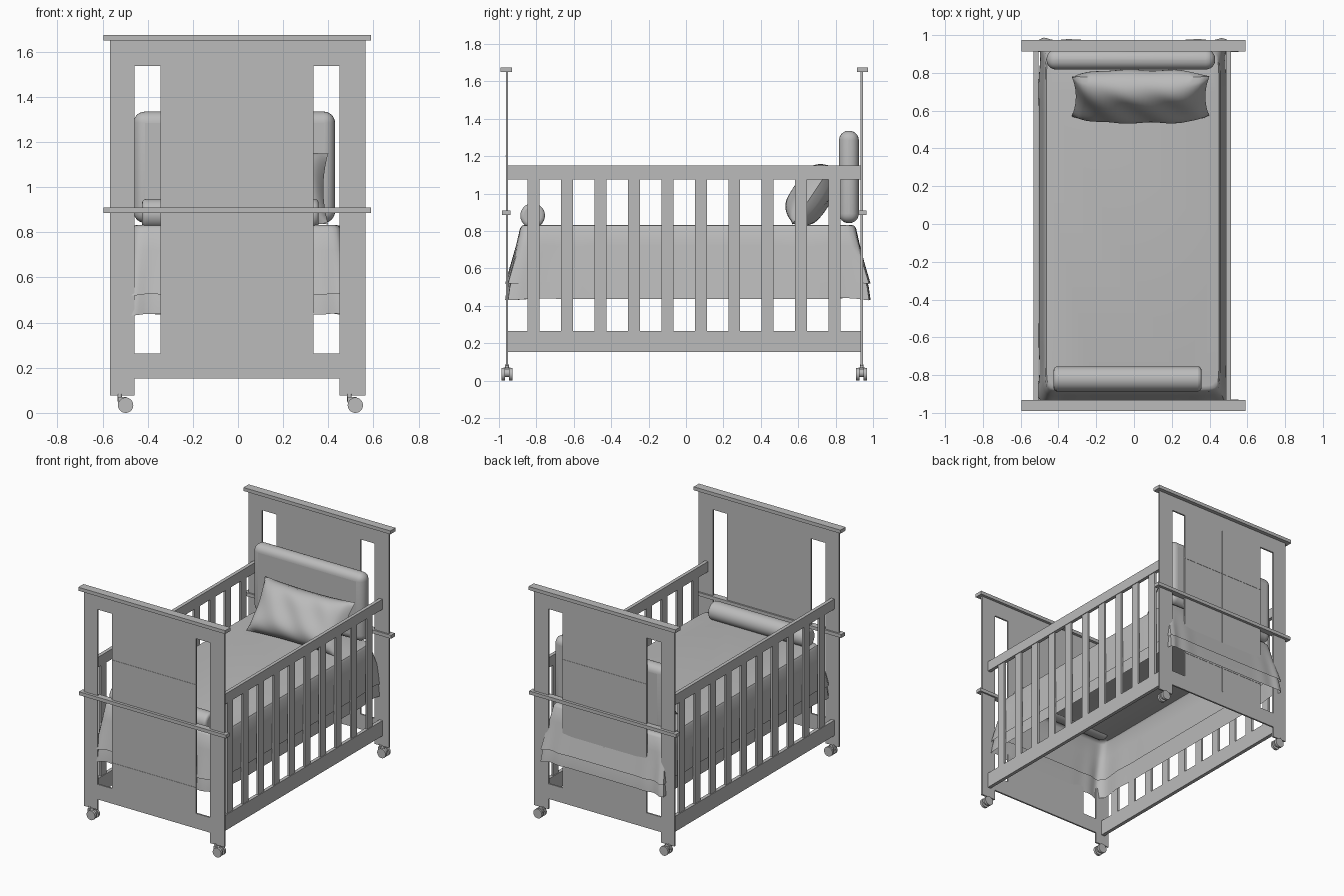
import bpy, bmesh, math
from mathutils import Matrix, Vector

if "Cube" in bpy.data.objects:
    bpy.data.objects.remove(bpy.data.objects["Cube"])

grey = bpy.data.materials.new("plain grey")
grey.use_nodes = True
grey.diffuse_color = (0.5, 0.5, 0.5, 1)
grey.node_tree.nodes["Principled BSDF"].inputs["Base Color"].default_value = (0.5, 0.5, 0.5, 1)


def finish(name, bm, smooth=False, bevel=0, segments=4):
    bmesh.ops.recalc_face_normals(bm, faces=bm.faces)
    mesh = bpy.data.meshes.new(name)
    bm.to_mesh(mesh)
    bm.free()
    mesh.materials.append(grey)
    ob = bpy.data.objects.new(name, mesh)
    bpy.context.collection.objects.link(ob)
    if bevel:
        mod = ob.modifiers.new("soft edges", "BEVEL")
        mod.width, mod.segments = bevel, segments
    if smooth:
        bpy.ops.object.select_all(action="DESELECT")
        ob.select_set(True)
        bpy.context.view_layer.objects.active = ob
        bpy.ops.object.shade_smooth_by_angle(angle=math.radians(40))
    return ob


def add_box(bm, x, y, z):
    size = Matrix.Diagonal((x[1] - x[0], y[1] - y[0], z[1] - z[0], 1))
    mid = Matrix.Translation((sum(x) / 2, sum(y) / 2, sum(z) / 2))
    bmesh.ops.create_cube(bm, size=1, matrix=mid @ size)


def box(name, x, y, z, **kw):
    bm = bmesh.new()
    add_box(bm, x, y, z)
    return finish(name, bm, **kw)


def add_cylinder(bm, radius, length, centre, axis):
    turn = Vector((0, 0, 1)).rotation_difference(Vector(axis)).to_matrix().to_4x4()
    bmesh.ops.create_cone(bm, cap_ends=True, segments=28, radius1=radius, radius2=radius,
                          depth=length, matrix=Matrix.Translation(centre) @ turn)


# End boards: a cell grid with two slots and a notch between the feet
def end_board(name, y0, y1):
    xs = [-0.568, -0.458, -0.343, 0.334, 0.449, 0.564]
    zs = [0.077, 0.153, 0.263, 1.538, 1.65]
    bm = bmesh.new()
    for i in range(5):
        for j in range(4):
            notch = j == 0 and 0 < i < 4
            slot = j == 2 and i in (1, 3)
            if not (notch or slot):
                bm.faces.new([bm.verts.new((xs[a], y0, zs[b])) for a, b in
                              ((i, j), (i + 1, j), (i + 1, j + 1), (i, j + 1))])
    bmesh.ops.remove_doubles(bm, verts=bm.verts, dist=0.0001)
    out = bmesh.ops.extrude_face_region(bm, geom=bm.faces[:])
    moved = [g for g in out["geom"] if isinstance(g, bmesh.types.BMVert)]
    bmesh.ops.translate(bm, verts=moved, vec=(0, y1 - y0, 0))
    finish(name, bm)


for end, y, out in (("front", -0.957, -1), ("back", 0.939, 1)):
    end_board(end + "_board", y - 0.006, y + 0.006)
    mid = y + 0.004 * out
    box(end + "_cap", (-0.595, 0.59), (mid - 0.03, mid + 0.03), (1.65, 1.675))
    box(end + "_cross_rail", (-0.595, 0.59), (mid - 0.022, mid + 0.022), (0.885, 0.91))

    # Fine panel seams on the outer face
    bm = bmesh.new()
    face = (y + out * 0.006, y + out * 0.008)
    for z in (0.45, 1.2):
        add_box(bm, (-0.343, 0.334), sorted(face), (z - 0.002, z + 0.002))
    if end == "back":
        add_box(bm, (-0.005, 0.001), sorted(face), (0.263, 1.538))
    finish(end + "_panel_seams", bm)

    # Twin-wheel casters
    for side, x in (("right", -0.498), ("left", 0.52)):
        bm = bmesh.new()
        for dy in (-0.02, 0.02):
            add_cylinder(bm, 0.034, 0.018, (x, y + dy, 0.034), (0, 1, 0))
        add_cylinder(bm, 0.022, 0.03, (x, y, 0.04), (0, 1, 0))
        add_box(bm, (x - 0.034, x + 0.005), (y - 0.018, y + 0.018), (0.045, 0.07))
        add_cylinder(bm, 0.01, 0.035, (x - 0.026, y, 0.067), (0, 0, 1))
        finish(f"{end}_{side}_caster", bm, smooth=True)

# Slatted sides
for side, x0, x1 in (("right", -0.532, -0.506), ("left", 0.488, 0.513)):
    box(side + "_top_rail", (x0, x1), (-0.951, 0.933), (1.075, 1.149))
    box(side + "_bottom_rail", (x0, x1), (-0.951, 0.933), (0.152, 0.264))
    bm = bmesh.new()
    for i in range(10):
        y = -0.816 + 0.179 * i
        add_box(bm, (x0 + 0.005, x1 - 0.005), (y - 0.032, y + 0.032), (0.264, 1.075))
    finish(side + "_slats", bm)


# Draped sheet: rings round a rectangle, gathered at the corners
def drape_ring(bm, z, hx, hy, flare):
    n, ring = 48, []
    for k in range(4 * n):
        t = 2 * (k % n) / n - 1
        u, v = ((t, -1), (1, t), (-t, 1), (-1, -t))[k // n]
        near = min(abs(u), abs(v)) ** 5
        wave = near * math.sin(k * 0.8) * flare
        pull = 1 - 0.025 * near ** 4
        x = -0.007 + u * hx * pull + (wave * 0.012 * u if abs(u) == 1 else 0)
        y = 0.011 + v * hy * pull
        if abs(v) == 1:
            y += v * flare * (0.012 * near - 0.016) + v * wave * 0.016
        ring.append(bm.verts.new((x, y, z - 0.008 * wave)))
    return ring


def drape(name, levels, closed):
    bm = bmesh.new()
    rings = [drape_ring(bm, *level) for level in levels]
    for a, b in zip(rings, rings[1:]):
        for i in range(len(a)):
            j = (i + 1) % len(a)
            bm.faces.new((a[i], a[j], b[j], b[i]))
    if closed:
        bm.faces.new(rings[0])
    finish(name, bm, smooth=True)


drape("bed_sheet", [(0.832, 0.445, 0.87, 0), (0.829, 0.457, 0.886, 0), (0.815, 0.465, 0.898, 0),
                    (0.72, 0.475, 0.924, 0.35), (0.62, 0.486, 0.953, 0.7), (0.525, 0.496, 0.98, 1)], True)
drape("sheet_frill", [(0.57, 0.484, 0.955, 0.8), (0.5, 0.491, 0.972, 0.9), (0.437, 0.497, 0.98, 1)], False)

# Head cushion and foot bolster
box("head_cushion", (-0.463, 0.43), (0.818, 0.924), (0.842, 1.335), smooth=True, bevel=0.05, segments=6)
bm = bmesh.new()
add_cylinder(bm, 0.066, 0.783, (-0.034, -0.82, 0.882), (1, 0, 0))
bolster = finish("foot_bolster", bm, smooth=True, bevel=0.018, segments=3)
bolster.modifiers["soft edges"].limit_method = "ANGLE"

# Pillow: two puffed sheets with pinched corners, leaning on the cushion
bm = bmesh.new()
N = 28
place = Matrix.Translation((0.035, 0.675, 0.993)) @ Matrix.Rotation(math.radians(56), 4, "X")
for face in (-1, 1):
    grid = []
    for i in range(N + 1):
        for j in range(N + 1):
            u, v = 2 * i / N - 1, 2 * j / N - 1
            puff = ((1 - u ** 4) * (1 - v ** 4)) ** 0.6
            crease = 1 + 0.06 * math.sin(9 * u + 4 * v)
            x = 0.365 * u * (0.94 + 0.06 * v * v)
            y = 0.19 * v * (0.93 + 0.07 * u * u)
            grid.append(bm.verts.new(place @ Vector((x, y, face * 0.1 * puff * crease))))
    for i in range(N):
        for j in range(N):
            a = i * (N + 1) + j
            bm.faces.new((grid[a], grid[a + 1], grid[a + N + 2], grid[a + N + 1]))
bmesh.ops.remove_doubles(bm, verts=bm.verts, dist=0.0005)
finish("pillow", bm, smooth=True)
